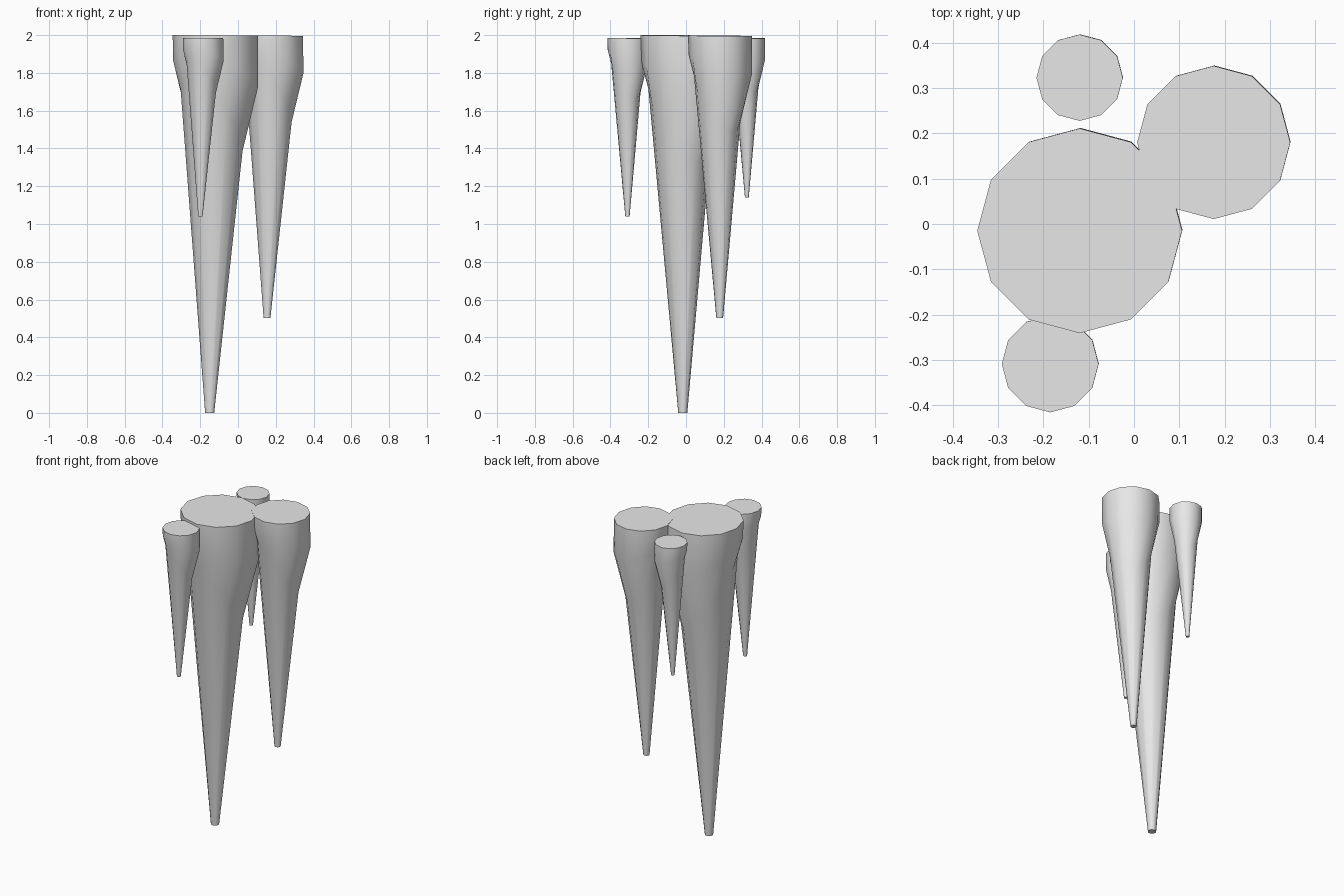
import bpy
import bmesh
from math import cos, sin, pi, radians

cube = bpy.data.objects.get("Cube")
if cube:
    bpy.data.objects.remove(cube, do_unlink=True)

# Single plain grey
grey = bpy.data.materials.new("plain_grey")
grey.use_nodes = True
grey.diffuse_color = (0.8, 0.8, 0.8, 1)
grey.node_tree.nodes["Principled BSDF"].inputs["Base Color"].default_value = (0.8, 0.8, 0.8, 1)

SIDES = 12
# Rings of a full-size spike: depth below top, radius, centre x, centre y, slope towards +x +y
RINGS = [
    (0.002, 0.226, 0.0, 0.0, -0.007),
    (0.203, 0.225, 0.002, 0.002, -0.30),
    (0.45, 0.164, -0.02, -0.02, -1.0),
    (2.0, 0.024, -0.03, -0.002, 0.0),
]


def make_spike(name, x, y, top, size):
    """Hanging spike: slanted rings bridged by quads, capped at both ends."""
    bm = bmesh.new()
    loops = []
    for depth, radius, cx, cy, slope in RINGS:
        loop = []
        for i in range(SIDES):
            dx = radius * cos(2 * pi * i / SIDES)
            dy = radius * sin(2 * pi * i / SIDES)
            dz = slope * (dx + dy) - depth
            loop.append(bm.verts.new((x + size * (cx + dx), y + size * (cy + dy), top + size * dz)))
        loops.append(loop)
    for upper, lower in zip(loops, loops[1:]):
        for i in range(SIDES):
            j = (i + 1) % SIDES
            bm.faces.new((upper[j], upper[i], lower[i], lower[j]))
    bm.faces.new(loops[0])
    bm.faces.new(list(reversed(loops[-1])))
    bmesh.ops.recalc_face_normals(bm, faces=bm.faces)
    mesh = bpy.data.meshes.new(name)
    bm.to_mesh(mesh)
    bm.free()
    mesh.materials.append(grey)
    obj = bpy.data.objects.new(name, mesh)
    bpy.context.collection.objects.link(obj)
    # Smooth sides, crisp caps
    bpy.ops.object.select_all(action="DESELECT")
    obj.select_set(True)
    bpy.context.view_layer.objects.active = obj
    bpy.ops.object.shade_smooth_by_angle(angle=radians(50))


# Cluster of four spikes of the same shape
make_spike("main_spike", -0.12, -0.015, 2.0, 1.0)
make_spike("second_spike", 0.176, 0.18, 1.998, 0.748)
make_spike("small_front_spike", -0.185, -0.309, 1.985, 0.473)
make_spike("small_back_spike", -0.12, 0.323, 1.985, 0.422)
